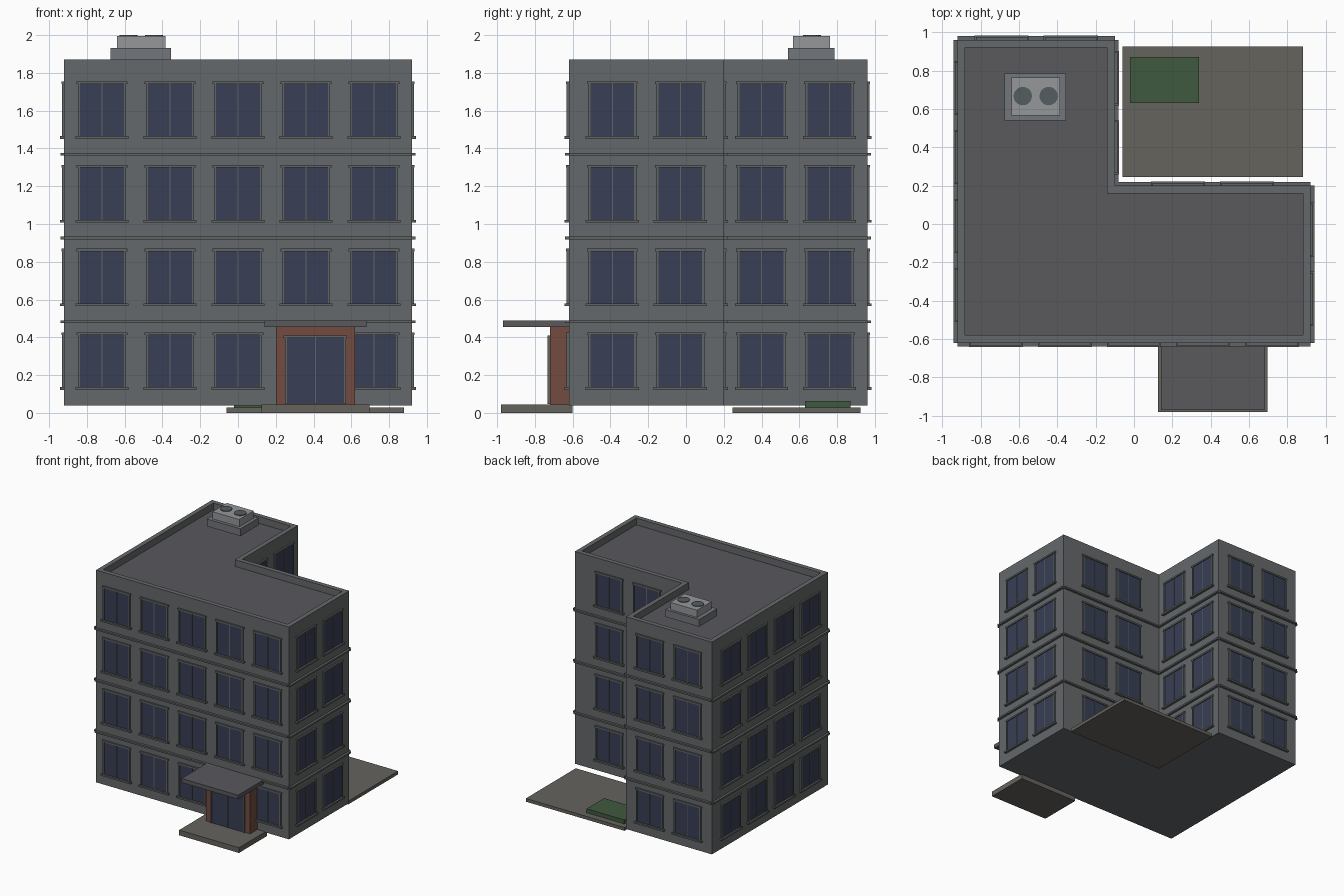
import bpy, bmesh
from mathutils import Vector

if "Cube" in bpy.data.objects:
    bpy.data.objects.remove(bpy.data.objects["Cube"])

def material(name, rgb):
    m = bpy.data.materials.new(name)
    m.diffuse_color = (*rgb, 1)
    m.use_nodes = True
    m.node_tree.nodes["Principled BSDF"].inputs["Base Color"].default_value = m.diffuse_color
    return m

WALL = material("wall_grey", (0.13, 0.14, 0.145))
ROOF = material("roof_grey", (0.10, 0.10, 0.11))
TRIM = material("trim_grey", (0.12, 0.13, 0.13))
GLASS = material("blue_glass", (0.04, 0.05, 0.09))
BRICK = material("red_brown", (0.17, 0.07, 0.05))
PAVING = material("paving", (0.13, 0.125, 0.11))
GREEN = material("hedge_green", (0.05, 0.10, 0.05))
UNIT_DARK = material("unit_base", (0.17, 0.18, 0.20))
UNIT = material("unit_casing", (0.30, 0.31, 0.32))
FAN = material("fan_grey", (0.09, 0.11, 0.12))

def finish(name, bm, mats):
    bmesh.ops.recalc_face_normals(bm, faces=bm.faces)
    me = bpy.data.meshes.new(name)
    bm.to_mesh(me)
    bm.free()
    for m in mats:
        me.materials.append(m)
    ob = bpy.data.objects.new(name, me)
    bpy.context.collection.objects.link(ob)
    return ob

def boxes(name, spans, mat):
    """One object made of boxes, each given by two opposite corners."""
    bm = bmesh.new()
    for a, b in spans:
        a, b = Vector(a), Vector(b)
        c, s = (a + b) / 2, b - a
        for v in bmesh.ops.create_cube(bm, size=1)["verts"]:
            v.co = c + Vector(v.co[i] * abs(s[i]) for i in range(3))
    return finish(name, bm, [mat])

# Main dimensions
X, Y0, Y1, XI, YI = 0.92, -0.62, 0.96, -0.10, 0.20
BASE, STOREY, TOP, RIM = 0.04, 0.443, 1.87, 0.04
ROOF_Z = BASE + 4 * STOREY

# L-shaped body with a sunken roof inside the parapet
def outline(d):
    return [(-X + d, Y0 + d), (X - d, Y0 + d), (X - d, YI - d),
            (XI - d, YI - d), (XI - d, Y1 - d), (-X + d, Y1 - d)]

bm = bmesh.new()
rings = [[bm.verts.new((x, y, z)) for x, y in outline(d)]
         for d, z in ((0, BASE), (0, TOP), (RIM, TOP), (RIM, ROOF_Z))]
for lo, hi in zip(rings, rings[1:]):
    for i in range(6):
        j = (i + 1) % 6
        bm.faces.new((lo[i], lo[j], hi[j], hi[i]))
bm.faces.new(rings[0])
bm.faces.new(rings[-1]).material_index = 1
finish("building_body", bm, [WALL, ROOF])

# Facades: name, centre, direction along the wall, number of windows
corners = outline(0)
names = ["front", "right", "rear_right", "inner", "rear_left", "left"]
counts = [5, 2, 2, 2, 2, 4]

def facade_box(origin, along, u0, u1, n0, n1, z0, z1):
    """Box in wall coordinates: u along the wall, n outward."""
    out = Vector((along.y, -along.x, 0))
    up = Vector((0, 0, 1))
    return (origin + along * u0 + out * n0 + up * z0,
            origin + along * u1 + out * n1 + up * z1)

def opening(origin, along, u, w, z0, z1):
    """Glass and frame boxes of one window or door."""
    def fb(*a):
        return facade_box(origin, along, *a)
    h = w / 2
    glass = fb(u - h, u + h, -0.005, 0.006, z0, z1)
    frame = [fb(u - h - 0.012, u - h, -0.005, 0.012, z0, z1),
             fb(u + h, u + h + 0.012, -0.005, 0.012, z0, z1),
             fb(u - 0.003, u + 0.003, -0.005, 0.01, z0, z1),
             fb(u - h - 0.018, u + h + 0.018, -0.005, 0.014, z1, z1 + 0.014)]
    sill = fb(u - h - 0.025, u + h + 0.025, -0.005, 0.022, z0 - 0.014, z0)
    return glass, frame, sill

bands = []
for i, (name, n) in enumerate(zip(names, counts)):
    a, b = (Vector((*corners[k % 6], 0)) for k in (i, i + 1))
    mid, along = (a + b) / 2, (b - a).normalized()
    half = (b - a).length / 2
    # Storey bands
    for s in range(1, 4):
        z = BASE + s * STOREY
        bands.append(facade_box(mid, along, -half, half, -0.02, 0.02, z - 0.007, z + 0.007))
    # Windows, leaving out the one behind the entrance
    panes, frames = [], []
    for s in range(4):
        for k in range(n):
            if name == "front" and s == 0 and k == 3:
                continue
            z = BASE + s * STOREY
            g, f, sill = opening(mid, along, (k - (n - 1) / 2) * 0.36, 0.232, z + 0.096, z + 0.372)
            panes.append(g)
            frames += f + [sill]
    boxes(name + "_window_panes", panes, GLASS)
    boxes(name + "_window_frames", frames, TRIM)
boxes("storey_bands", bands, TRIM)

# Entrance: step, surround, canopy and double door
boxes("entrance_step", [((0.125, -0.98, 0), (0.695, -0.60, 0.045))], PAVING)
boxes("entrance_surround", [((0.20, -0.72, 0.045), (0.62, -0.615, 0.455))], BRICK)
boxes("entrance_canopy", [((0.14, -0.97, 0.455), (0.68, -0.615, 0.49))], ROOF)
g, f, _ = opening(Vector((0.41, -0.72, 0)), Vector((1, 0, 0)), 0, 0.30, 0.046, 0.396)
boxes("door_panes", [g], GLASS)
boxes("door_frame", f, TRIM)

# Rear courtyard and planting bed
boxes("courtyard", [((-0.06, 0.245, 0), (0.88, 0.925, 0.028))], PAVING)
boxes("planting_bed", [((-0.02, 0.63, 0.028), (0.34, 0.87, 0.062))], GREEN)

# Rooftop ventilation unit
boxes("vent_base", [((-0.675, 0.54, TOP), (-0.355, 0.785, 1.933))], UNIT_DARK)
boxes("vent_casing", [((-0.64, 0.567, 1.933), (-0.385, 0.763, 1.995))], UNIT)
for k, x in enumerate((-0.58, -0.445)):
    bm = bmesh.new()
    bmesh.ops.create_cone(bm, cap_ends=True, segments=20, radius1=0.048, radius2=0.048, depth=0.012)
    bmesh.ops.translate(bm, verts=bm.verts, vec=(x, 0.667, 1.994))
    finish(f"vent_fan_{k + 1}", bm, [FAN])
